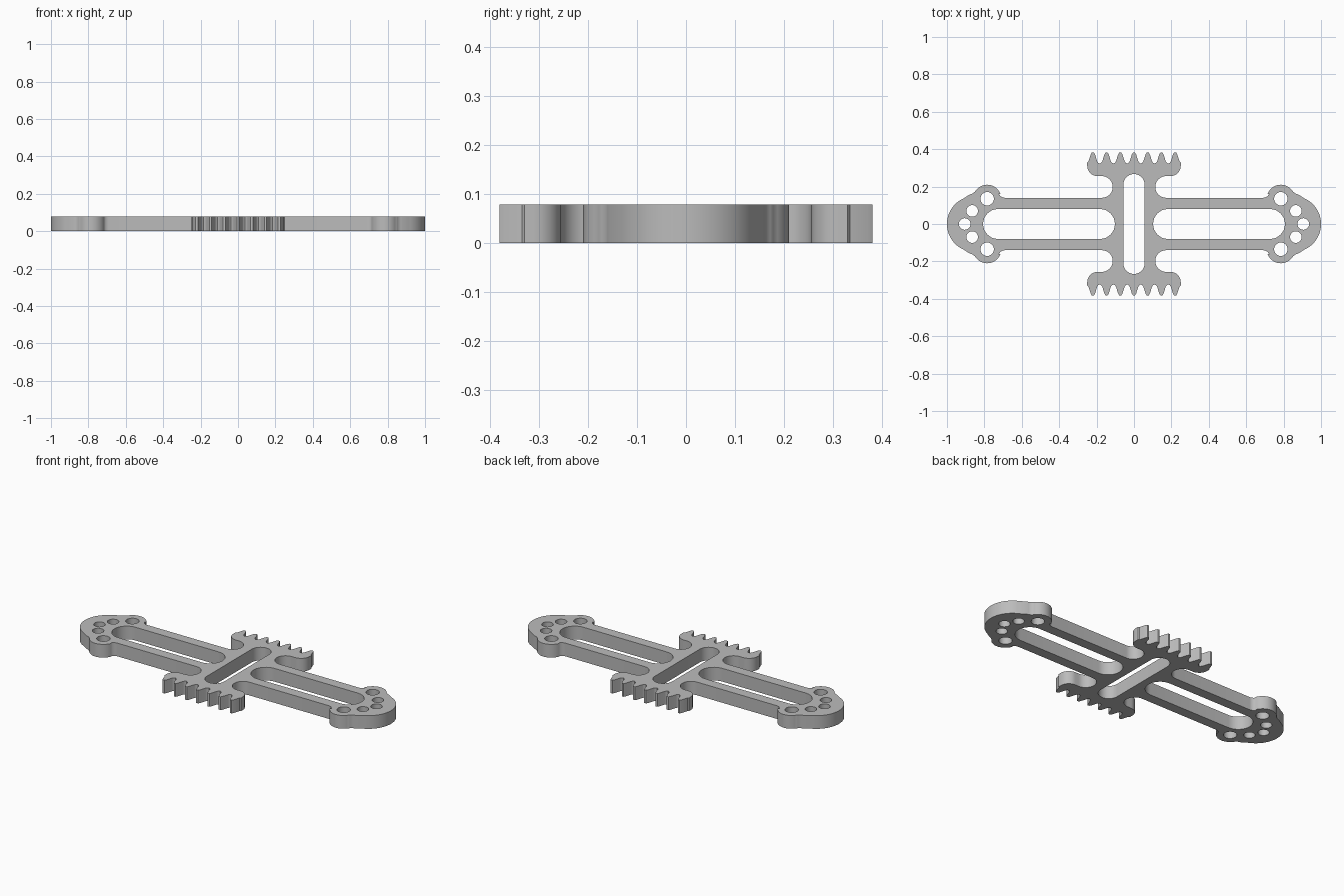
import bpy
from math import cos, sin, radians, pi

THICK = 0.078

cube = bpy.data.objects.get("Cube")
if cube:
    bpy.data.objects.remove(cube, do_unlink=True)


def arc(cx, cy, r, a0, a1, n=10):
    """Points along an arc, angles in degrees."""
    return [(cx + r * cos(radians(a0 + (a1 - a0) * i / n)),
             cy + r * sin(radians(a0 + (a1 - a0) * i / n))) for i in range(n + 1)]


def slot(x0, x1, r):
    """Rounded slot along x."""
    return arc(x1 - r, 0, r, -90, 90, 16) + arc(x0 + r, 0, r, 90, 270, 16)


def circle(cx, cy, r, n=32):
    return [(cx + r * cos(2 * pi * i / n), cy + r * sin(2 * pi * i / n)) for i in range(n)]


# Rack teeth, from the middle tooth outward
PITCH = 0.0733
flank = [(-0.029, 0.327), (-0.023, 0.335), (-0.012, 0.371), (-0.006, 0.381)]
tooth = flank + [(-x, y) for x, y in reversed(flank)]
quarter = [p for p in tooth if p[0] > 0]
for k in (1, 2, 3):
    quarter.append(((k - 0.5) * PITCH, 0.323))
    quarter += [(x + k * PITCH, y) for x, y in tooth]
quarter[-1] = (0.25, 0.33)

# Rack end, throat beside the hub, then the arm
quarter += arc(0.195, 0.311, 0.055, 0, -90)
quarter += arc(0.172, 0.198, 0.058, 90, 270, 18)
# Fillet into the ear, ear lobe, blend, round arm end
quarter += arc(0.69, 0.175, 0.035, -90, -20, 6)
quarter += arc(0.785, 0.135, 0.075, 160, 35, 14)
quarter += arc(0.887, 0.206, 0.049, 215, 260, 5)
quarter += arc(0.85, 0, 0.15, 66, 0, 14)

# Mirror the quarter into the full outline
right = quarter + [(x, -y) for x, y in reversed(quarter[:-1])]
outline = right + [(-x, y) for x, y in reversed(right)]

# Openings: hub slot, arm slots, bolt holes
hub_slot = [(y, x) for x, y in slot(-0.267, 0.267, 0.057)]
loops = [outline, hub_slot]
for s in (1, -1):
    loops.append([(s * x, y) for x, y in slot(0.102, 0.807, 0.08)])
    loops.append(circle(s * 0.905, 0, 0.031))
    for t in (1, -1):
        loops.append(circle(s * 0.865, t * 0.07, 0.031))
        loops.append(circle(s * 0.785, t * 0.135, 0.036))

# Filled, extruded profile
curve = bpy.data.curves.new("double_rack_plate", "CURVE")
curve.dimensions = "2D"
curve.fill_mode = "BOTH"
curve.extrude = THICK / 2
for pts in loops:
    spline = curve.splines.new("POLY")
    spline.points.add(len(pts) - 1)
    for p, (x, y) in zip(spline.points, pts):
        p.co = (x, y, 0, 1)
    spline.use_cyclic_u = True

plate = bpy.data.objects.new("double_rack_plate", curve)
bpy.context.collection.objects.link(plate)
plate.location.z = THICK / 2
bpy.ops.object.select_all(action="DESELECT")
plate.select_set(True)
bpy.context.view_layer.objects.active = plate
bpy.ops.object.convert(target="MESH")
plate = bpy.context.view_layer.objects.active

# Weld caps to walls and smooth the curved walls
bpy.ops.object.mode_set(mode="EDIT")
bpy.ops.mesh.select_all(action="SELECT")
bpy.ops.mesh.remove_doubles(threshold=0.0002)
bpy.ops.mesh.normals_make_consistent(inside=False)
bpy.ops.object.mode_set(mode="OBJECT")
bpy.ops.object.shade_smooth_by_angle(angle=radians(35))

# Plain grey
grey = bpy.data.materials.new("plain_grey")
grey.use_nodes = True
colour = (0.5, 0.5, 0.5, 1)
grey.diffuse_color = colour
grey.node_tree.nodes["Principled BSDF"].inputs["Base Color"].default_value = colour
plate.data.materials.clear()
plate.data.materials.append(grey)
